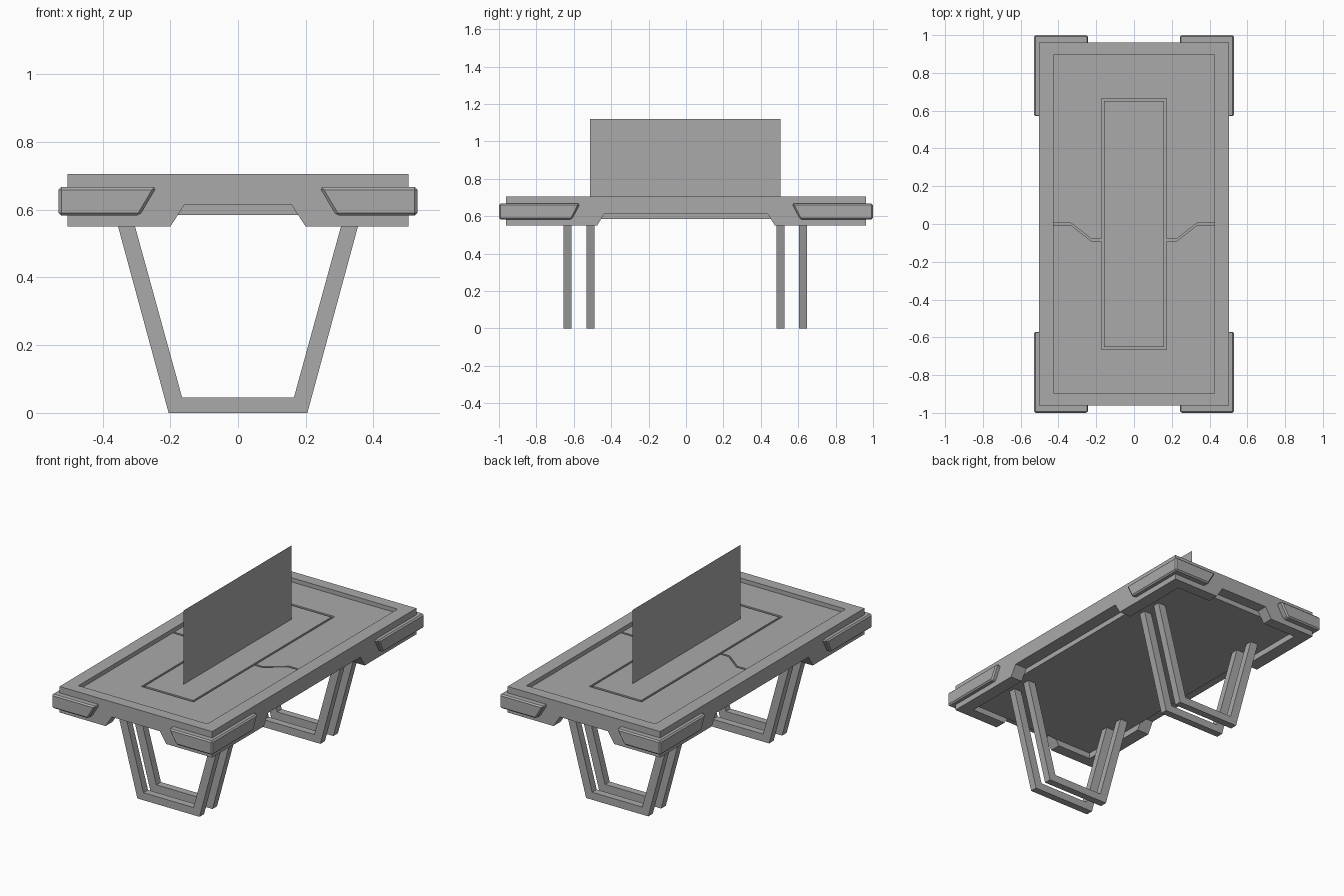
import bpy, bmesh
from mathutils import Vector

if "Cube" in bpy.data.objects:
    bpy.data.objects.remove(bpy.data.objects["Cube"])

grey = bpy.data.materials.new("plain grey")
grey.use_nodes = True
COLOUR = (0.4, 0.4, 0.4, 1)
grey.diffuse_color = COLOUR
grey.node_tree.nodes["Principled BSDF"].inputs["Base Color"].default_value = COLOUR


def finish(name, bm):
    bmesh.ops.recalc_face_normals(bm, faces=bm.faces)
    mesh = bpy.data.meshes.new(name)
    bm.to_mesh(mesh)
    bm.free()
    mesh.materials.append(grey)
    obj = bpy.data.objects.new(name, mesh)
    bpy.context.scene.collection.objects.link(obj)
    return obj


def loft(name, start, end, bevel=0):
    """Solid between two outlines with matching points."""
    bm = bmesh.new()
    a = [bm.verts.new(p) for p in start]
    b = [bm.verts.new(p) for p in end]
    bm.faces.new(a)
    bm.faces.new(b)
    for i in range(len(a)):
        j = (i + 1) % len(a)
        bm.faces.new((a[i], a[j], b[j], b[i]))
    if bevel:
        bmesh.ops.recalc_face_normals(bm, faces=bm.faces)
        bmesh.ops.bevel(bm, geom=bm.edges[:], offset=bevel, segments=1, affect='EDGES')
    return finish(name, bm)


def slab(name, outline, z0, z1, bevel=0):
    return loft(name, [(x, y, z0) for x, y in outline],
                [(x, y, z1) for x, y in outline], bevel)


def rect(x, y):
    return [(-x, -y), (x, -y), (x, y), (-x, y)]


def mirrored(half):
    """Complete a left-right symmetric outline."""
    return half + [(-x, y) for x, y in reversed(half)]


X, Y = 0.503, 0.962            # table half size
IX, IY = 0.425, 0.895          # recess half size
TOP, FLOOR, NOTCH, LOW = 0.705, 0.68, 0.615, 0.55

# Rim rails: notched side profile, mitred at the corners
def rail(name, half, low, high, place):
    profile = mirrored([(half, TOP), (half, LOW), (low, LOW), (high, NOTCH)])
    outer = [place(u, z, 0) for u, z in profile]
    inner = [place(u * (IX / X if half == X else IY / Y) if abs(u) == half else u, z, 1)
             for u, z in profile]
    loft(name, outer, inner)


for s, side in ((-1, "front"), (1, "back")):
    rail(side + "_rail", X, 0.20, 0.158,
         lambda u, z, t: (u, s * (IY if t else Y), z))
for s, side in ((-1, "right"), (1, "left")):
    rail(side + "_rail", Y, 0.475, 0.435,
         lambda u, z, t: (s * (IX if t else X), u, z))

# Table core, with panels on top separated by narrow grooves
slab("table_core", rect(IX, IY), 0.585, FLOOR - 0.01)
slab("centre_panel", rect(0.16, 0.65), FLOOR - 0.01, FLOOR)
seam = [(IX, 0.0), (0.335, 0.0), (0.225, -0.085), (0.172, -0.085)]
for s, side in ((-1, "front"), (1, "back")):
    edge = [(x, y + s * 0.006) for x, y in seam]
    slab(side + "_panel", mirrored([(IX, s * IY)] + edge + [(0.172, s * 0.665)]),
         FLOOR - 0.01, FLOOR)

# Thin upright divider screen
bm = bmesh.new()
bm.faces.new([bm.verts.new((0, y, z)) for y, z in
              ((-0.512, FLOOR), (0.505, FLOOR), (0.505, 1.12), (-0.512, 1.12))])
finish("divider_screen", bm)

# Chamfered bumpers wrapping the four corners, ends sloping inwards below
def bumper_outline(sx, sy, end_x, end_y, z):
    return [(sx * x, sy * y, z) for x, y in
            ((0.53, 1), (end_x, 1), (end_x, 0.95), (0.49, 0.95), (0.49, end_y), (0.53, end_y))]


for sx, side in ((-1, "right"), (1, "left")):
    for sy, end in ((-1, "front"), (1, "back")):
        loft(f"{end}_{side}_bumper", bumper_outline(sx, sy, 0.29, 0.61, 0.583),
             bumper_outline(sx, sy, 0.24, 0.567, 0.667), 0.008)

# Four tapered U-shaped leg frames in two pairs
leg = mirrored([(0.365, 0.59), (0.205, 0), ]) 
leg_outline = [(-0.365, 0.59), (-0.205, 0), (0.205, 0), (0.365, 0.59),
               (0.315, 0.59), (0.165, 0.045), (-0.165, 0.045), (-0.315, 0.59)]
for name, y in (("front_outer_leg", -0.655), ("front_inner_leg", -0.533),
                ("back_inner_leg", 0.483), ("back_outer_leg", 0.605)):
    loft(name, [(x, y, z) for x, z in leg_outline],
         [(x, y + 0.043, z) for x, z in leg_outline])
